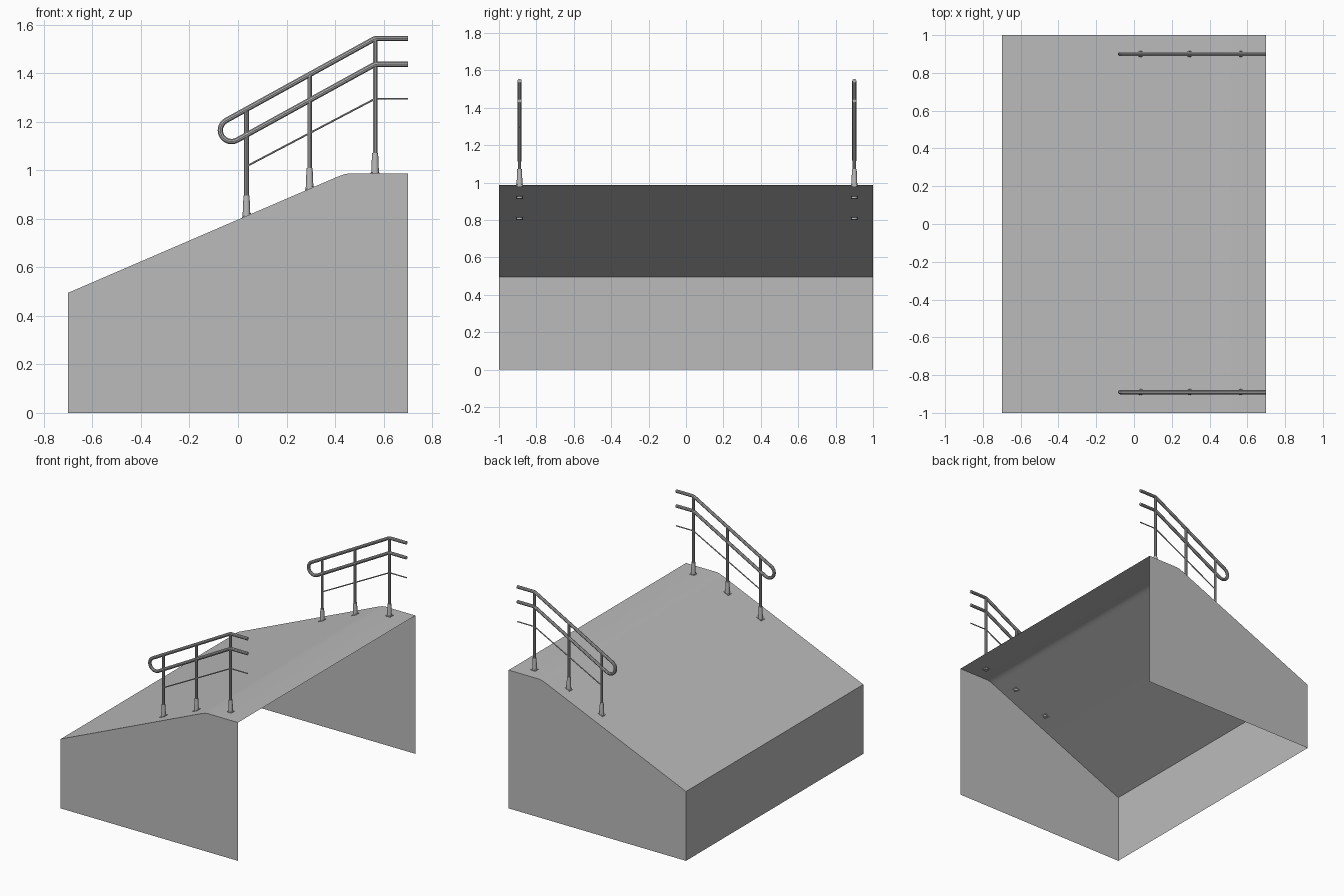
import bpy, bmesh, math
from mathutils import Vector

if "Cube" in bpy.data.objects:
    bpy.data.objects.remove(bpy.data.objects["Cube"], do_unlink=True)


def material(name, grey):
    m = bpy.data.materials.new(name)
    m.use_nodes = True
    colour = (grey, grey, grey, 1)
    m.diffuse_color = colour
    m.node_tree.nodes["Principled BSDF"].inputs["Base Color"].default_value = colour
    return m


CONCRETE = material("light grey concrete", 0.5)
METAL = material("grey metal", 0.45)


def finish(obj, mat):
    obj.data.materials.append(mat)
    bpy.ops.object.select_all(action='DESELECT')
    obj.select_set(True)
    bpy.context.view_layer.objects.active = obj
    if obj.type == 'CURVE':
        bpy.ops.object.convert(target='MESH')
    bpy.ops.object.shade_smooth_by_angle(angle=math.radians(35))


def add_bmesh(name, bm, mat):
    mesh = bpy.data.meshes.new(name)
    bm.to_mesh(mesh)
    bm.free()
    obj = bpy.data.objects.new(name, mesh)
    bpy.context.collection.objects.link(obj)
    finish(obj, mat)


def tube(name, points, y, radius):
    """Round bar along (x, z) points in the plane at y."""
    curve = bpy.data.curves.new(name, 'CURVE')
    curve.dimensions = '3D'
    curve.bevel_depth = radius
    curve.bevel_resolution = 3
    curve.use_fill_caps = True
    spline = curve.splines.new('POLY')
    spline.points.add(len(points) - 1)
    for p, (x, z) in zip(spline.points, points):
        p.co = (x, y, z, 1)
    obj = bpy.data.objects.new(name, curve)
    bpy.context.collection.objects.link(obj)
    finish(obj, METAL)


# Ramp shell: sloping deck, low end wall and two side walls, open below and at +x
END = 0.70
deck = [(-END, 0.495), (0.40, 0.969), (0.42, 0.977), (0.44, 0.984), (0.46, 0.987), (END, 0.987)]
outline = [(-END, 0)] + deck
bm = bmesh.new()
front = [bm.verts.new((x, -1, z)) for x, z in outline + [(END, 0)]]
back = [bm.verts.new((x, 1, z)) for x, z in outline + [(END, 0)]]
for i in range(len(outline) - 1):
    bm.faces.new((front[i], front[i + 1], back[i + 1], back[i]))
bm.faces.new(front[::-1])
bm.faces.new(back)
for f in bm.faces:
    f.normal_update()
    if f.normal.dot(f.calc_center_median() - Vector((0, 0, 0.4))) < 0:
        f.normal_flip()
add_bmesh("ramp_shell", bm, CONCRETE)


def ground(x):
    for (x0, z0), (x1, z1) in zip(deck, deck[1:]):
        if x <= x1:
            return z0 + (z1 - z0) * (x - x0) / (x1 - x0)


# Handrail layout
SLOPE, KINK = 0.55, 0.565
TOP, LOW, BAR = 1.543, 1.437, 1.295
POSTS = {"low": 0.035, "middle": 0.295, "high": KINK}
angle = math.atan(SLOPE)
bend_r = (TOP - LOW) / 2 * math.cos(angle)
bend_x = -0.0265
bend_z = (TOP + LOW) / 2 - SLOPE * (KINK - bend_x)


def kink(z):
    """Level end of a rail with a slightly rounded knee."""
    d = 0.008
    return [(END, z), (KINK + d, z), (KINK, z - d * 0.15), (KINK - d, z - d * SLOPE)]


bend = []
for i in range(13):
    a = angle + math.pi / 2 + math.pi * i / 12
    bend.append((bend_x + bend_r * math.cos(a), bend_z + bend_r * math.sin(a)))


def post_base(name, x, y):
    """Square foot plate with a tapered sleeve."""
    z = ground(x)
    bm = bmesh.new()
    plate = bmesh.ops.create_cube(bm, size=1)["verts"]
    bmesh.ops.scale(bm, vec=(0.036, 0.036, 0.008), verts=plate)
    lean = 0 if x > 0.46 else 0.431
    for v in plate:
        v.co.z += v.co.x * lean
    sleeve = bmesh.ops.create_cone(bm, cap_ends=True, segments=16, radius1=0.0165,
                                   radius2=0.0125, depth=0.095)["verts"]
    bmesh.ops.translate(bm, vec=(0, 0, 0.0375), verts=sleeve)
    bmesh.ops.translate(bm, vec=(x, y, z), verts=bm.verts)
    add_bmesh(name, bm, CONCRETE)


for side, y in (("front", -0.89), ("back", 0.9)):
    tube(side + "_handrail_loop", kink(TOP) + bend + kink(LOW)[::-1], y, 0.0115)
    low_x = POSTS["low"]
    tube(side + "_lower_bar", kink(BAR) + [(low_x, BAR - 0.526 * (KINK - low_x))], y, 0.004)
    for label, x in POSTS.items():
        top = TOP - SLOPE * (KINK - x)
        tube(f"{side}_{label}_post", [(x, ground(x) - 0.01), (x, top)], y, 0.0095)
        post_base(f"{side}_{label}_post_base", x, y)
